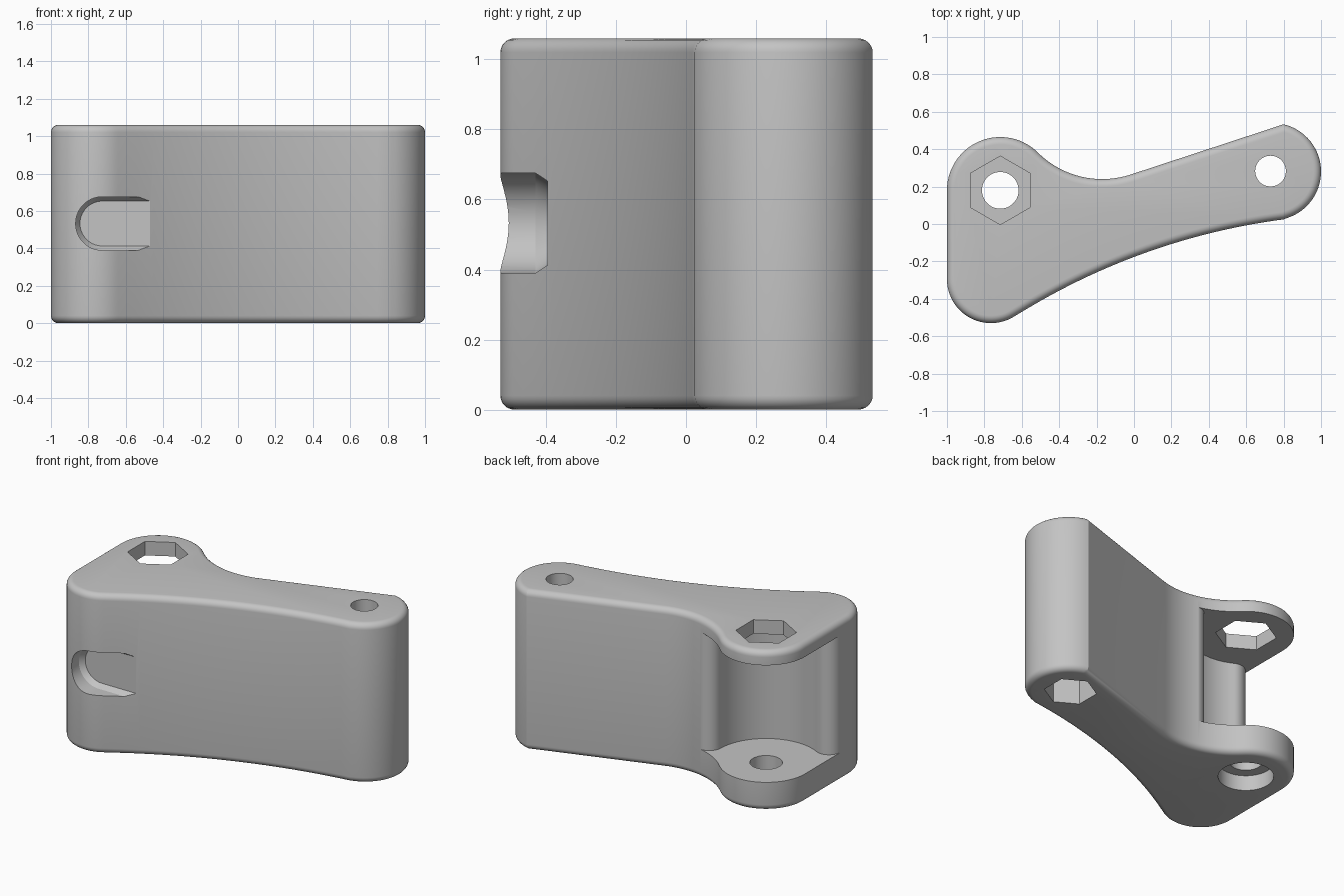
import bpy, bmesh, math

if "Cube" in bpy.data.objects:
    bpy.data.objects.remove(bpy.data.objects["Cube"])

HEIGHT = 1.06
HINGE = (-0.715, 0.18)
PIVOT = (0.73, 0.283)


def arc(c, r, a0, a1, n):
    """Points on an arc, angles in degrees."""
    return [(c[0] + r * math.cos(math.radians(a0 + (a1 - a0) * i / n)),
             c[1] + r * math.sin(math.radians(a0 + (a1 - a0) * i / n)))
            for i in range(n + 1)]


def loft(name, layers, along_y=False, round_rim=0):
    """Solid through closed profiles (points, height), along z or y."""
    bm = bmesh.new()
    rings = []
    for pts, h in layers:
        rings.append([bm.verts.new((p[0], h, p[1]) if along_y else (p[0], p[1], h))
                      for p in pts])
    n = len(rings[0])
    for a, b in zip(rings, rings[1:]):
        for i in range(n):
            j = (i + 1) % n
            bm.faces.new((a[i], a[j], b[j], b[i]))
    caps = [bm.faces.new(rings[0]), bm.faces.new(rings[-1])]
    bmesh.ops.recalc_face_normals(bm, faces=bm.faces)
    if round_rim:
        rim = [e for f in caps for e in f.edges]
        bmesh.ops.bevel(bm, geom=rim, offset=round_rim, segments=6, profile=0.5,
                        affect='EDGES', clamp_overlap=False)
    me = bpy.data.meshes.new(name)
    bm.to_mesh(me)
    bm.free()
    ob = bpy.data.objects.new(name, me)
    bpy.context.collection.objects.link(ob)
    return ob


def prism(name, c, r, z0, z1, sides=64):
    """Upright cylinder or hexagon (a corner points to +y)."""
    pts = arc(c, r, 90, 450, sides)[:-1]
    return loft(name, [(pts, z0), (pts, z1)])


# Arm outline, counter-clockwise from the lower left corner
outline = (arc((-0.765, -0.295), 0.235, 180, 302, 24)
           + arc((1.263, -3.512), 3.567, 122.25, 97.46, 28)[1:]
           + arc((0.74, 0.28), 0.26, -76.8, 76.7, 32)[1:]
           + arc((-0.17, 0.7275), 0.4875, -72, -134.9, 20)
           + arc(HINGE, 0.285, 45.1, 180, 28)[1:])
body = loft("hinge_arm", [(outline, 0), (outline, HEIGHT)], round_rim=0.04)

# Pocket between the two hinge lugs, with rounded mouth edges
pocket = ([(-1.3, -0.195)]
          + arc((-0.915, -0.195), 0.085, 180, 61.9, 14)
          + arc(HINGE, 0.34, 241.9, 358.6, 32)[1:]
          + arc((-0.29, 0.1695), 0.085, 178.6, 77.8, 14)[1:]
          + [(-0.271, 0.7), (-1.3, 0.7)])


def slot(r):
    c = (-0.725, 0.5325)
    return arc(c, r, 90, 270, 28) + [(-0.2, c[1] - r), (-0.2, c[1] + r)]


cutters = [
    loft("pocket_cutter", [(pocket, 0.19), (pocket, 0.967)]),
    prism("hinge_hole_cutter", HINGE, 0.098, -0.1, 0.4),
    prism("screw_head_cutter", HINGE, 0.165, -0.1, 0.1),
    prism("hinge_hex_cutter", HINGE, 0.183, 0.8, 1.2, 6),
    prism("pivot_hole_cutter", PIVOT, 0.082, -0.1, 1.2),
    prism("pivot_hex_cutter", PIVOT, 0.157, -0.1, 0.25, 6),
    # Slot in the front with a chamfered floor
    loft("slot_cutter", [(slot(0.143), -0.7), (slot(0.143), -0.43),
                         (slot(0.12), -0.395)], along_y=True),
]

# Cut everything out of the arm
bpy.context.view_layer.objects.active = body
body.select_set(True)
for c in cutters:
    c.hide_render = True
    m = body.modifiers.new(c.name, 'BOOLEAN')
    m.operation = 'DIFFERENCE'
    m.solver = 'EXACT'
    m.object = c
    bpy.ops.object.modifier_apply(modifier=m.name)
for c in cutters:
    bpy.data.objects.remove(c, do_unlink=True)

# Plain grey finish, smooth curves with sharp edges
grey = bpy.data.materials.new("plain_grey")
grey.diffuse_color = (0.55, 0.55, 0.55, 1)
grey.use_nodes = True
grey.node_tree.nodes["Principled BSDF"].inputs["Base Color"].default_value = grey.diffuse_color
body.data.materials.clear()
body.data.materials.append(grey)
for p in body.data.polygons:
    p.material_index = 0
bpy.ops.object.shade_smooth_by_angle(angle=math.radians(25))
